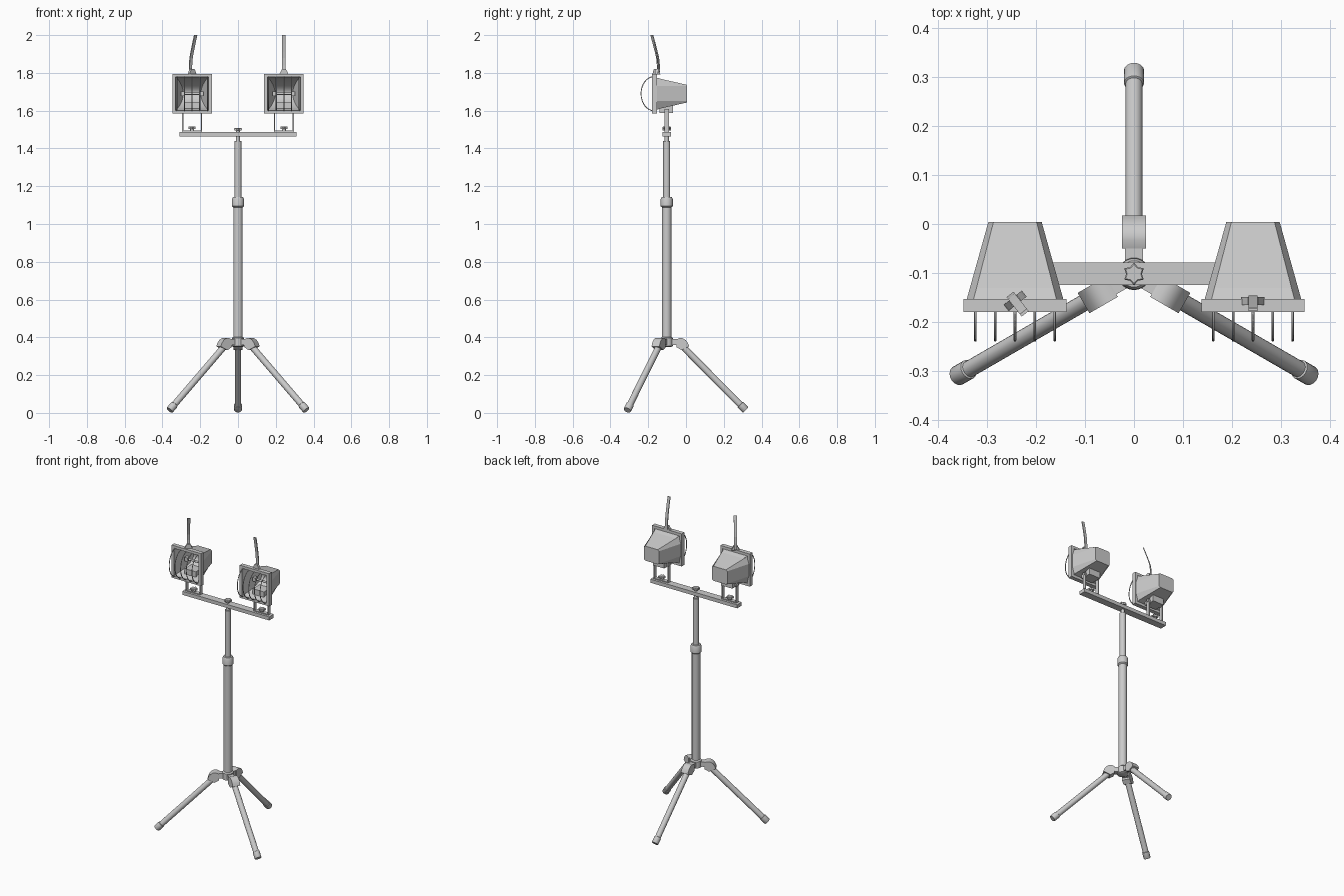
import bpy, bmesh
from math import sin, cos, pi, radians
from mathutils import Vector, Matrix

if "Cube" in bpy.data.objects:
    bpy.data.objects.remove(bpy.data.objects["Cube"])

CY = -0.102      # mast axis in y
LX, LZ = 0.243, 1.69   # lamp centre


def finish(name, bm, smooth=False, mat=None):
    if mat:
        bm.transform(mat)
    bmesh.ops.recalc_face_normals(bm, faces=bm.faces)
    me = bpy.data.meshes.new(name)
    bm.to_mesh(me)
    bm.free()
    ob = bpy.data.objects.new(name, me)
    bpy.context.collection.objects.link(ob)
    if smooth:
        bpy.ops.object.select_all(action='DESELECT')
        bpy.context.view_layer.objects.active = ob
        ob.select_set(True)
        bpy.ops.object.shade_smooth_by_angle(angle=radians(40))
    return ob


def loft(name, rings, mat=None, smooth=False, caps=True, closed=False):
    bm = bmesh.new()
    vs = [[bm.verts.new(p) for p in r] for r in rings]
    n = len(rings[0])
    pairs = list(zip(vs, vs[1:])) + ([(vs[-1], vs[0])] if closed else [])
    for a, b in pairs:
        for i in range(n):
            j = (i + 1) % n
            bm.faces.new((a[i], a[j], b[j], b[i]))
    if caps and not closed:
        bm.faces.new(vs[0])
        bm.faces.new(vs[-1])
    return finish(name, bm, smooth, mat)


def box(name, lo, hi, mat=None):
    ring = lambda z: [(lo[0], lo[1], z), (hi[0], lo[1], z), (hi[0], hi[1], z), (lo[0], hi[1], z)]
    return loft(name, [ring(lo[2]), ring(hi[2])], mat)


def lathe(name, prof, mat=None, n=24):
    rings = [[(r * cos(2 * pi * i / n), r * sin(2 * pi * i / n), z) for i in range(n)] for r, z in prof]
    return loft(name, rings, mat, True)


def rod(name, a, b, prof, n=20):
    # lathe profile whose z runs from a towards b
    a, b = Vector(a), Vector(b)
    q = (b - a).to_track_quat('Z', 'Y').to_matrix().to_4x4()
    return lathe(name, prof, Matrix.Translation(a) @ q, n)


def star_knob(name, x, z, r=0.023):
    # six-lobed hand knob with a small cap
    ring = lambda zz, s: [(s * r * (1 if i % 2 else 0.7) * cos(pi * i / 6),
                           s * r * (1 if i % 2 else 0.7) * sin(pi * i / 6), zz) for i in range(12)]
    m = Matrix.Translation((x, CY, z))
    loft(name, [ring(0.008, .9), ring(0.011, 1), ring(0.02, 1), ring(0.023, .85)], m)
    lathe(name + "_stem", [(0.01, 0), (0.01, 0.009)], m, 12)


# mast
M = Matrix.Translation((0, CY, 0))
lathe("lower_mast", [(0.025, 0.36), (0.025, 1.1)], M)
lathe("upper_mast", [(0.0185, 1.0), (0.0185, 1.44)], M)
lathe("mast_collar", [(0.025, 1.088), (0.032, 1.094), (0.032, 1.132), (0.027, 1.142), (0.0185, 1.143)], M)
lathe("mast_neck", [(0.011, 1.43), (0.011, 1.47)], M, 16)
lathe("leg_hub", [(0.025, 0.35), (0.033, 0.354), (0.033, 0.396), (0.025, 0.402)], M)

# tripod legs with hinge brackets
for k in range(3):
    ang = pi / 2 + k * 2 * pi / 3
    R = M @ Matrix.Rotation(ang, 4, 'Z')
    p = lambda r, z: R @ Vector((r, 0, z))
    a, b = p(0.07, 0.366), p(0.418, 0.0145)
    L = (b - a).length
    rod(f"leg_{k}", a, b, [(0.0172, 0), (0.0172, L - 0.01)])
    rod(f"leg_foot_{k}", a, b, [(0.0172, L - 0.042), (0.0205, L - 0.04), (0.0205, L - 0.003), (0.0185, L)])
    prof = [(0.052, 0.39), (0.068, 0.396), (0.085, 0.395), (0.1, 0.386), (0.112, 0.37),
            (0.119, 0.352), (0.078, 0.332), (0.052, 0.348)]
    loft(f"leg_bracket_{k}", [[(r, s, z) for r, z in prof] for s in (-0.024, 0.024)], R, True)
    box(f"hub_lug_{k}", (0.02, -0.018, 0.36), (0.06, 0.018, 0.39), R)

# crossbar
box("crossbar", (-0.31, CY - 0.023, 1.463), (0.31, CY + 0.023, 1.486))
star_knob("centre_knob", 0, 1.486)


def octagon(hw, hwt, zb, zt, y):
    return [(hw, y, -zb), (hw, y, zb), (hwt, y, zt), (-hwt, y, zt),
            (-hw, y, zb), (-hw, y, -zb), (-hwt, y, -zt), (hwt, y, -zt)]


def square(h, y):
    return [(h, y, h), (-h, y, h), (-h, y, -h), (h, y, -h)]


for side, sx in (("left", -1), ("right", 1)):
    T = Matrix.Translation((sx * LX, 0, LZ))
    # front frame
    loft(side + "_lamp_frame", [square(0.105, -0.18), square(0.105, -0.153),
                                square(0.088, -0.153), square(0.088, -0.18)], T, closed=True)
    # tapered housing
    bm_rings = [octagon(0.099, 0.085, 0.04, 0.083, -0.155), octagon(0.0545, 0.044, 0.04, 0.047, 0.004)]
    bm = bmesh.new()
    f, g = [[bm.verts.new(v) for v in r] for r in bm_rings]
    for i in range(8):
        bm.faces.new((f[i], f[i - 1], g[i - 1], g[i]))
    bm.faces.new(g)
    finish(side + "_lamp_housing", bm, mat=T)

    # curved reflector with flared side walls
    bm = bmesh.new()
    rows = []
    for i in range(13):
        t = pi * i / 12
        y, z = -0.165 + 0.125 * sin(t), 0.088 * cos(t) * (1 - 0.3 * sin(t))
        hw = 0.088 - 0.042 * sin(t)
        rows.append([bm.verts.new((s * hw, y, z)) for s in (-1, 1)])
    for (a, b), (c, d) in zip(rows, rows[1:]):
        bm.faces.new((a, b, d, c))
    for s in (0, 1):
        bm.faces.new([r[s] for r in rows])
    finish(side + "_reflector", bm, True, T)

    # lamp tube and end holders
    c = Vector((sx * LX, -0.1, LZ))
    e = Vector((0.05, 0, 0))
    rod(side + "_lamp_tube", c - e, c + e, [(0.006, 0), (0.006, 0.1)], 12)
    for s in (-1, 1):
        box(f"{side}_tube_holder_{s}", (s * 0.05 - 0.01, -0.112, -0.012), (s * 0.05 + 0.01, -0.088, 0.012), T)

    # guard wires bowed out in front
    for k in range(-2, 3):
        cu = bpy.data.curves.new(f"{side}_guard_wire_{k}", 'CURVE')
        cu.dimensions = '3D'
        cu.bevel_depth, cu.bevel_resolution = 0.0027, 1
        sp = cu.splines.new('POLY')
        sp.points.add(16)
        for i, q in enumerate(sp.points):
            t = pi * i / 16
            q.co = (sx * LX + k * 0.0405, -0.168 - 0.07 * sin(t), LZ + 0.091 * cos(t), 1)
        bpy.context.collection.objects.link(bpy.data.objects.new(cu.name, cu))

    # wiring box below and U-shaped mount
    box(side + "_wiring_box", (-0.04, -0.14, -0.103), (0.04, -0.068, -0.045), T)
    box(side + "_mount_base", (-0.052, CY - 0.012, -0.202), (0.052, CY + 0.012, -0.196), T)
    for s in (-1, 1):
        x = s * 0.0495
        box(f"{side}_mount_arm_{s}", (x - 0.0028, CY - 0.012, -0.2), (x + 0.0028, CY + 0.012, -0.082), T)
        o = Vector((sx * LX + s * 0.036, CY, LZ - 0.092))
        rod(f"{side}_pivot_bolt_{s}", o, o + Vector((s, 0, 0)), [(0.009, 0), (0.009, 0.02)], 12)
    star_knob(side + "_mount_knob", sx * LX, 1.494, 0.022)

    # clip and flat strap rising from the frame
    S = Matrix.Translation((sx * LX, -0.157, LZ)) @ Matrix.Rotation(radians(38 if sx < 0 else 0), 4, 'Z')
    ring = lambda w, d, z: [(-w, -d, z), (w, -d, z), (w, d, z), (-w, d, z)]
    loft(side + "_strap_clip", [ring(0.024, 0.008, 0.102), ring(0.02, 0.008, 0.112), ring(0.01, 0.008, 0.131)], S)
    path = [(0.008, 0.11), (0.008, 0.15), (0.005, 0.19), (0.0, 0.22), (-0.008, 0.262), (-0.018, 0.31)]
    k = 1.7 if sx < 0 else 1
    loft(side + "_strap", [[(x, y * k + d, z) for x, d in ((-0.009, -0.003), (0.009, -0.003),
                                                          (0.009, 0.003), (-0.009, 0.003))] for y, z in path], S)
